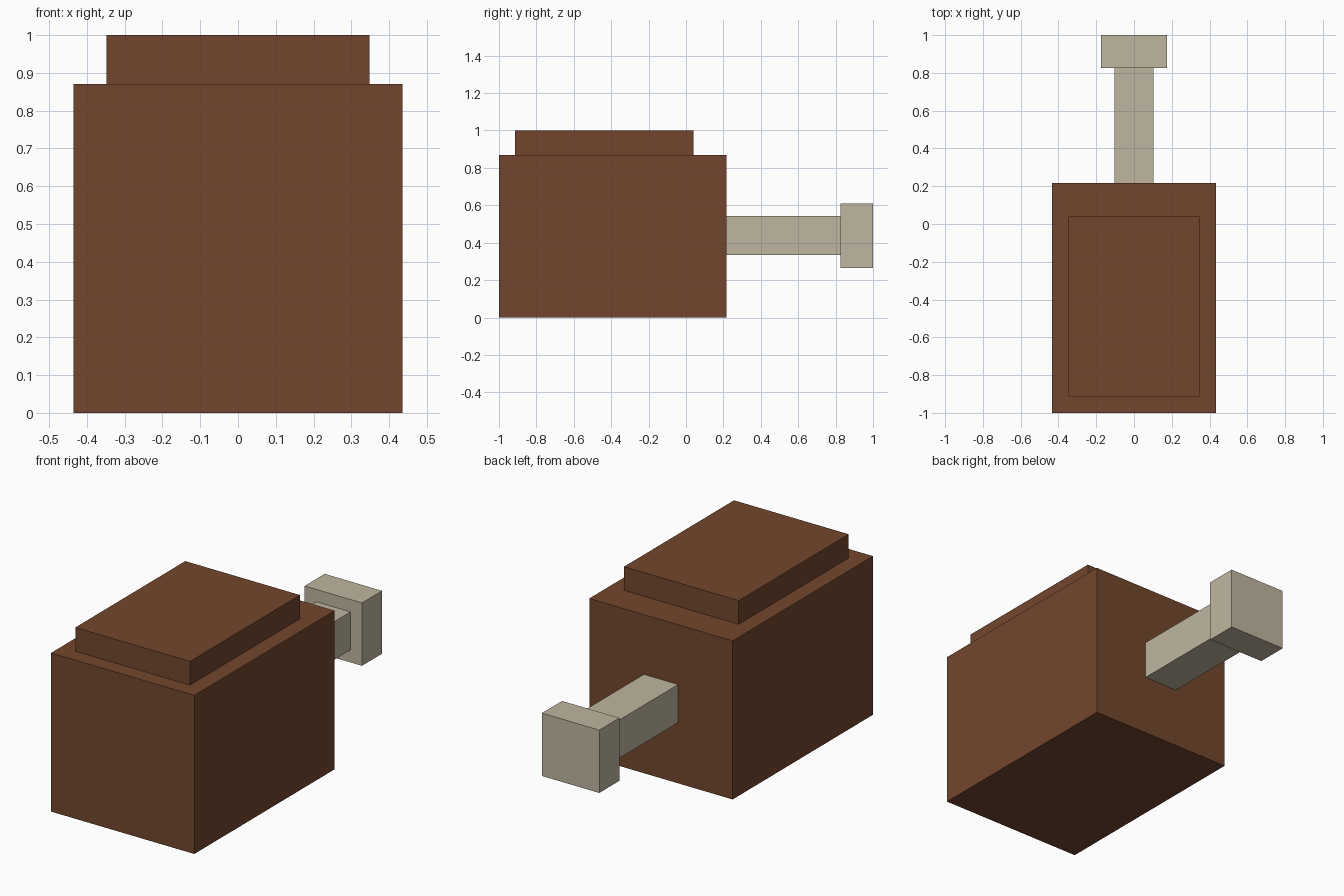
import bpy
import bmesh
from mathutils import Vector

cube = bpy.data.objects.get("Cube")
if cube:
    bpy.data.objects.remove(cube, do_unlink=True)


def make_material(name, rgb):
    mat = bpy.data.materials.new(name)
    mat.use_nodes = True
    color = (*rgb, 1.0)
    mat.diffuse_color = color
    bsdf = next(n for n in mat.node_tree.nodes if n.type == 'BSDF_PRINCIPLED')
    bsdf.inputs["Base Color"].default_value = color
    return mat


def make_box(name, low, high, mat):
    """Axis-aligned box between two opposite corners."""
    low, high = Vector(low), Vector(high)
    bm = bmesh.new()
    bmesh.ops.create_cube(bm, size=1.0)
    bmesh.ops.scale(bm, vec=high - low, verts=bm.verts)
    mesh = bpy.data.meshes.new(name)
    bm.to_mesh(mesh)
    bm.free()
    mesh.materials.append(mat)
    obj = bpy.data.objects.new(name, mesh)
    obj.location = (low + high) / 2
    bpy.context.collection.objects.link(obj)
    return obj


brown = make_material("brown", (0.171, 0.061, 0.026))
beige = make_material("beige", (0.527, 0.468, 0.352))

# Main block with a raised panel on top
make_box("body", (-0.435, -1.0, 0.0), (0.435, 0.217, 0.87), brown)
make_box("top_panel", (-0.348, -0.913, 0.87), (0.348, 0.04, 1.0), brown)

# Rod out of the back, ending in a wider square knob
make_box("rod", (-0.104, 0.217, 0.333), (0.104, 0.826, 0.542), beige)
make_box("end_knob", (-0.174, 0.826, 0.265), (0.174, 1.0, 0.61), beige)
